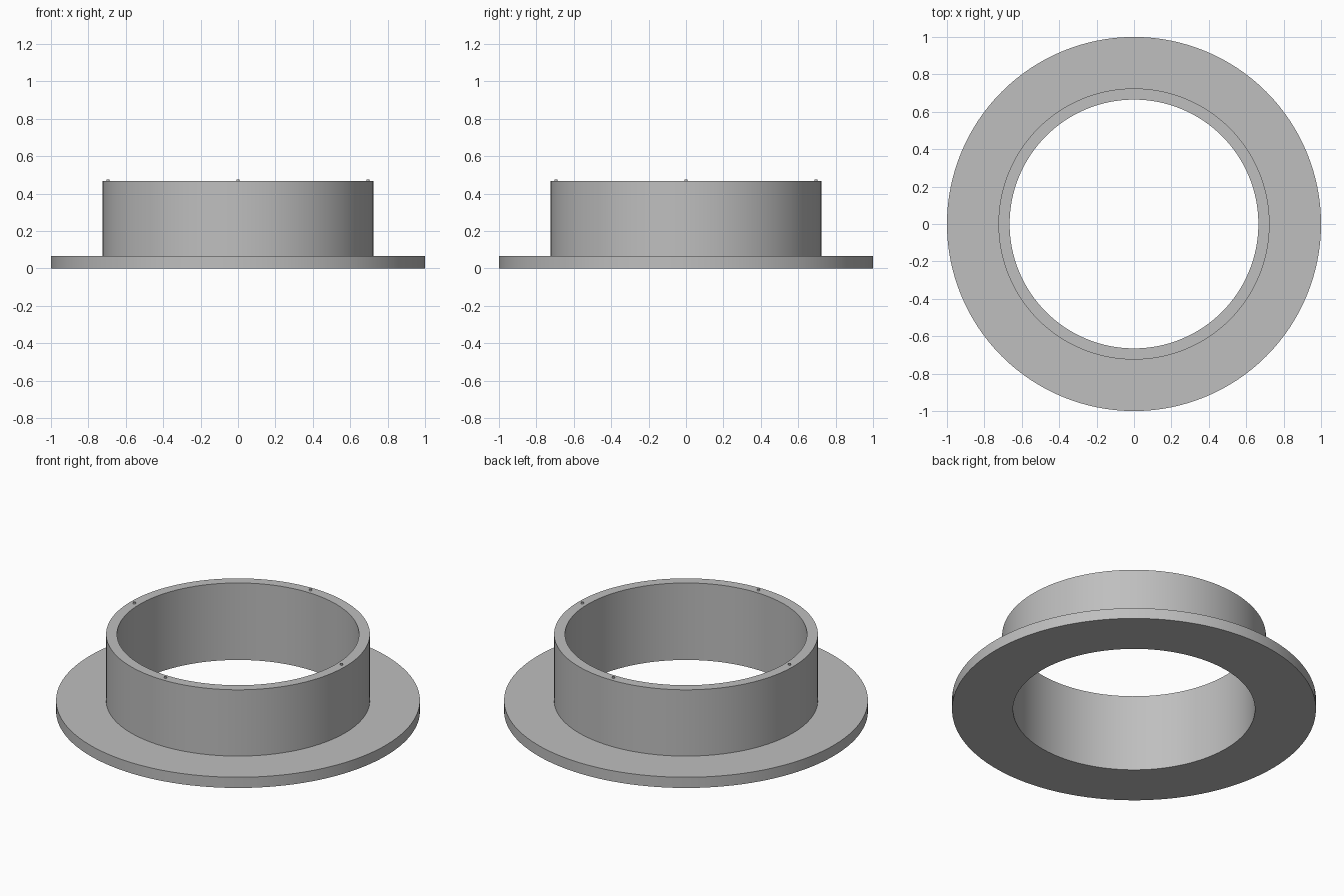
import bpy
import bmesh
from math import cos, sin, pi, radians

SEGMENTS = 128

default_cube = bpy.data.objects.get("Cube")
if default_cube:
    bpy.data.objects.remove(default_cube, do_unlink=True)

grey = bpy.data.materials.new("plain grey")
grey.use_nodes = True
colour = (0.52, 0.52, 0.52, 1)
grey.diffuse_color = colour
grey.node_tree.nodes["Principled BSDF"].inputs["Base Color"].default_value = colour


def finish(name, bm):
    """Turn a bmesh into a grey object with smooth walls and sharp rims."""
    bmesh.ops.recalc_face_normals(bm, faces=bm.faces)
    mesh = bpy.data.meshes.new(name)
    bm.to_mesh(mesh)
    bm.free()
    mesh.materials.append(grey)
    obj = bpy.data.objects.new(name, mesh)
    bpy.context.collection.objects.link(obj)
    bpy.ops.object.select_all(action="DESELECT")
    obj.select_set(True)
    bpy.context.view_layer.objects.active = obj
    bpy.ops.object.shade_smooth_by_angle(angle=radians(30))
    return obj


def lathe(name, profile):
    """Revolve a closed (radius, height) profile around the z axis."""
    bm = bmesh.new()
    rings = []
    for i in range(SEGMENTS):
        a = 2 * pi * i / SEGMENTS
        rings.append([bm.verts.new((r * cos(a), r * sin(a), z)) for r, z in profile])
    count = len(profile)
    for i, ring in enumerate(rings):
        following = rings[(i + 1) % SEGMENTS]
        for j in range(count):
            k = (j + 1) % count
            bm.faces.new((ring[j], following[j], following[k], ring[k]))
    return finish(name, bm)


# Flange and upright collar share one L-shaped section
BORE, COLLAR, FLANGE = 0.665, 0.725, 1.0
FLANGE_TOP, COLLAR_TOP = 0.065, 0.467
lathe("flanged_collar", [
    (BORE, 0), (FLANGE, 0), (FLANGE, FLANGE_TOP),
    (COLLAR, FLANGE_TOP), (COLLAR, COLLAR_TOP), (BORE, COLLAR_TOP),
])

# Four tiny locating pins on the collar rim
PIN_RADIUS, PIN_HEIGHT = 0.008, 0.02
for index, side in enumerate(("left", "back", "right", "front")):
    angle = index * pi / 2
    bm = bmesh.new()
    bmesh.ops.create_cone(bm, cap_ends=True, segments=16, radius1=PIN_RADIUS,
                          radius2=PIN_RADIUS, depth=PIN_HEIGHT)
    pin = finish(side + "_rim_pin", bm)
    rim = (BORE + COLLAR) / 2
    pin.location = (rim * cos(angle), rim * sin(angle), COLLAR_TOP - 0.002)
